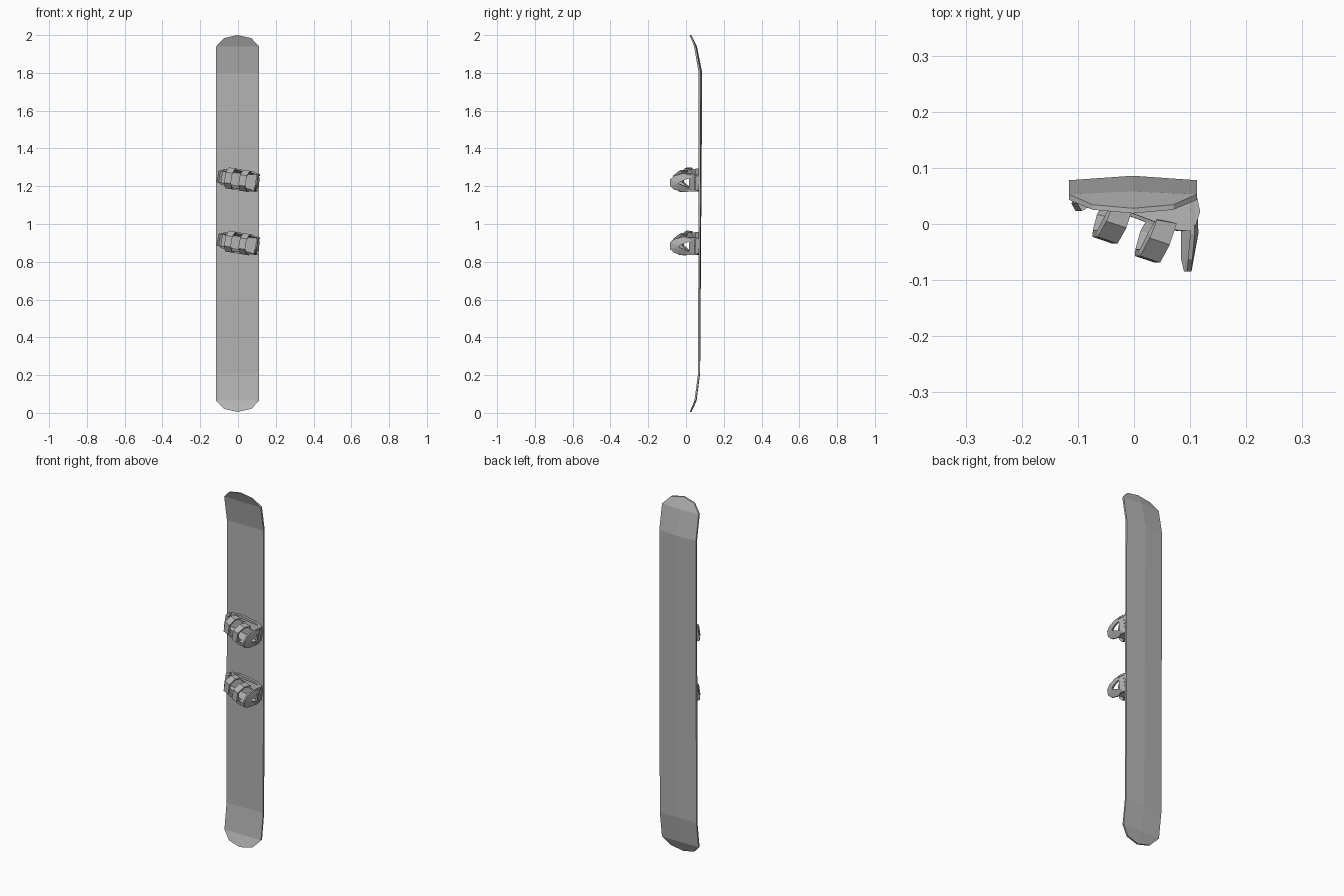
import bpy, bmesh, math
from mathutils import Matrix, Vector

if "Cube" in bpy.data.objects:
    bpy.data.objects.remove(bpy.data.objects["Cube"])

grey = bpy.data.materials.new("mid_grey")
grey.diffuse_color = (0.45, 0.45, 0.45, 1)
grey.use_nodes = True
grey.node_tree.nodes["Principled BSDF"].inputs["Base Color"].default_value = grey.diffuse_color


def make_object(name, bm, matrix=None):
    bmesh.ops.recalc_face_normals(bm, faces=bm.faces[:])
    mesh = bpy.data.meshes.new(name)
    bm.to_mesh(mesh)
    bm.free()
    mesh.materials.append(grey)
    obj = bpy.data.objects.new(name, mesh)
    bpy.context.collection.objects.link(obj)
    if matrix:
        obj.matrix_world = matrix
    return obj


def loft(bm, rings, closed=False):
    """Join rings of points with quads, capping the ends or closing the loop."""
    rows = [[bm.verts.new(p) for p in ring] for ring in rings]
    pairs = list(zip(rows, rows[1:]))
    if closed:
        pairs.append((rows[-1], rows[0]))
    for a, b in pairs:
        n = len(a)
        for i in range(n):
            bm.faces.new((a[i], a[(i + 1) % n], b[(i + 1) % n], b[i]))
    if not closed:
        bm.faces.new(rows[0][::-1])
        bm.faces.new(rows[-1])


# Board: rounded outline, upturned ends, slightly convex underside
def build_board():
    cols = [-0.114, -0.072, 0, 0.072, 0.114]
    tip = [0.06, 0.016, 0, 0.016, 0.06]
    # (z, front y, edge back y, centre back y)
    straight = [(0.065, 0.045, 0.054, 0.056), (0.21, 0.064, 0.073, 0.075),
                (1.8, 0.067, 0.078, 0.086), (1.94, 0.043, 0.053, 0.058)]
    rows = []
    low = [(t + 0.005, 0.02 + 0.025 * t / 0.06) for t in tip]
    rows.append([(x, z, y, y + 0.009) for x, (z, y) in zip(cols, low)])
    for z, f, e, c in straight:
        rows.append([(x, z, f, c + (e - c) * abs(x) / 0.114) for x in cols])
    rows.append([(x, 2 - t, 0.019 + 0.024 * t / 0.06, 0.028 + 0.024 * t / 0.06)
                 for x, t in zip(cols, tip)])
    # the outline corners are shared between each tip row and its neighbour
    for c in (0, 4):
        rows[0][c] = rows[1][c]
        rows[-1][c] = rows[-2][c]

    bm = bmesh.new()
    front, back = {}, {}
    for row in rows:
        for p in row:
            if p not in front:
                front[p] = bm.verts.new((p[0] - 0.002, p[2], p[1]))
                back[front[p]] = bm.verts.new((p[0] - 0.002, p[3], p[1]))
    for a, b in zip(rows, rows[1:]):
        for i in range(4):
            quad = [front[p] for p in dict.fromkeys((a[i], a[i + 1], b[i + 1], b[i]))]
            bm.faces.new(quad)
            bm.faces.new([back[v] for v in reversed(quad)])
    rim = [e.verts[:] for e in bm.edges if e.is_boundary and e.verts[0] in back]
    for a, b in rim:
        bm.faces.new((a, b, back[b], back[a]))
    make_object("board", bm)


# Binding parts in local axes: x toe to heel, y out of the deck (negative), z across
def build_base_plate(m):
    half = [(-0.108, 0.028), (-0.085, 0.04), (-0.03, 0.054), (0.07, 0.052), (0.107, 0.038)]
    outline = half + [(u, -v) for u, v in reversed(half)]
    bm = bmesh.new()
    loft(bm, [[(u, -h, v) for u, v in outline] for h in (0, 0.016)])
    make_object("base_plate", bm, m)


def build_toe_ramp(m):
    bm = bmesh.new()
    profile = [(-0.108, 0.03), (-0.1, 0.044), (-0.086, 0.036), (-0.09, 0.014), (-0.1, 0.014)]
    loft(bm, [[(u, -h, v) for u, h in profile] for v in (-0.032, 0.032)])
    make_object("toe_ramp", bm, m)


def build_side_rails(m):
    profile = [(-0.095, 0), (-0.08, 0.03), (-0.02, 0.045), (0.068, 0.078),
               (0.1, 0.08), (0.112, 0.045), (0.104, 0.01)]
    for side, name in ((1, "upper_side_rail"), (-1, "lower_side_rail")):
        bm = bmesh.new()
        rings = []
        for d in (0, -0.008):
            ring = []
            for u, h in profile:
                taper = 0.02 * max(0, (-0.02 - u) / 0.075) + 0.01 * max(0, (u - 0.06) / 0.05)
                ring.append((u, -h, side * (0.056 + d - taper)))
            rings.append(ring)
        loft(bm, rings)
        make_object(name, bm, m)


def build_strap(name, m, u, width, base, top):
    """Arched band that leans toward the toe as it rises."""
    path = [(0.056, base), (0.056, base + 0.5 * (top - base)), (0.028, top)]
    path += [(-v, h) for v, h in reversed(path)]
    bm = bmesh.new()
    rings = []
    for v, h in path:
        c = u - 0.4 * (h - base)
        inner_v, inner_h = v * 0.84, h - (0.01 if h > base else 0)
        a, b = c - width / 2, c + width / 2
        rings.append([(a, -h + 0.006, v), (b, -h - 0.006 * (h > base), v),
                      (b, -inner_h, inner_v), (a, -inner_h + 0.008, inner_v)])
    loft(bm, rings)
    make_object(name, bm, m)


def build_highback(m):
    """Curved heel support with a triangular opening."""
    outer = [(0.047, 0.022), (0.049, 0.085), (0.037, 0.13), (0.016, 0.152)]
    inner = [(0.024, 0.05), (0.022, 0.06), (0.012, 0.085), (0.003, 0.105)]
    outer += [(-v, h) for v, h in reversed(outer)]
    inner += [(-v, h) for v, h in reversed(inner)]

    def place(v, h, depth):
        u = 0.115 - 0.012 * (v / 0.046) ** 2 - 0.06 * max(0, h - 0.09) / 0.3
        return (u - depth, -h, v)

    bm = bmesh.new()
    loft(bm, [[place(*o, 0), place(*i, 0), place(*i, 0.01), place(*o, 0.008)]
              for o, i in zip(outer, inner)], closed=True)
    make_object("highback", bm, m)


build_board()
for z in (1.235, 0.9):
    place = Matrix.Translation(Vector((0, 0.067, z))) @ Matrix.Rotation(math.radians(9.5), 4, 'Y')
    build_base_plate(place)
    build_toe_ramp(place)
    build_side_rails(place)
    build_strap("toe_strap", place, -0.03, 0.036, 0.04, 0.096)
    build_strap("ankle_strap", place, 0.05, 0.036, 0.066, 0.13)
    build_highback(place)
